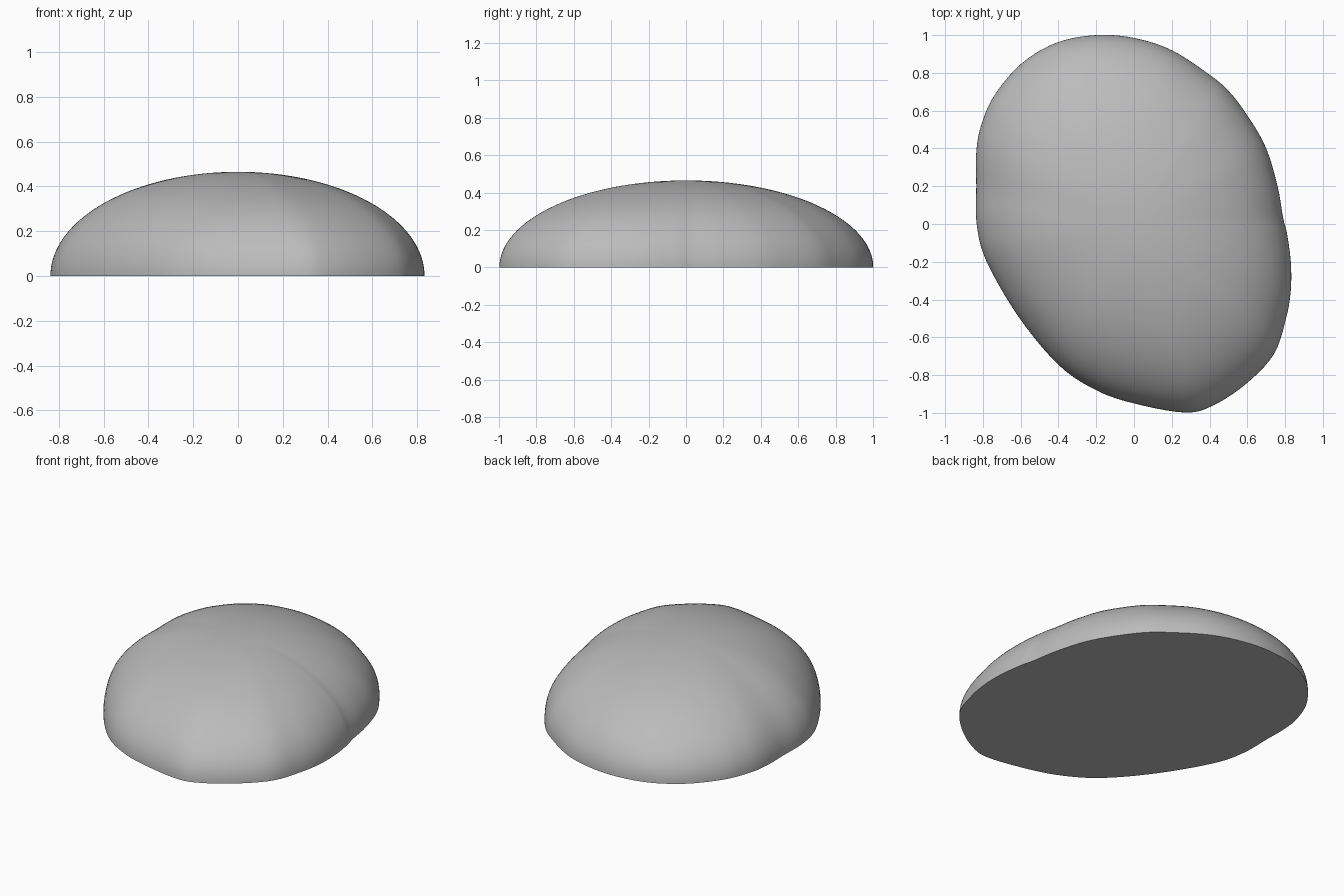
import bpy
import bmesh
import math
from mathutils import Vector

default_cube = bpy.data.objects.get("Cube")
if default_cube:
    bpy.data.objects.remove(default_cube, do_unlink=True)

HEIGHT = 0.465
RINGS = 32
STEPS = 5

# Footprint of the pebble, anticlockwise from its left side
OUTLINE = [
    (0.79, 0.03), (0.76, 0.20), (0.70, 0.40), (0.61, 0.56), (0.505, 0.70),
    (0.40, 0.79), (0.20, 0.92), (0.0, 0.985), (-0.2, 1.0), (-0.41, 0.96),
    (-0.595, 0.85), (-0.74, 0.68), (-0.81, 0.52), (-0.835, 0.38),
    (-0.835, 0.2), (-0.833, 0.0), (-0.78, -0.2), (-0.605, -0.5),
    (-0.395, -0.75), (-0.2, -0.88), (0.0, -0.95), (0.27, -0.998),
    (0.42, -0.96), (0.595, -0.845), (0.74, -0.69), (0.805, -0.5),
    (0.83, -0.35), (0.83, -0.2), (0.81, -0.05),
]


def smooth_loop(points, steps):
    """Closed curve that passes smoothly through every point."""
    pts = [Vector(p) for p in points]
    count = len(pts)
    result = []
    for i in range(count):
        a, b, c, d = (pts[(i + k) % count] for k in (-1, 0, 1, 2))
        for s in range(steps):
            t = s / steps
            result.append(b + (c - a) * t / 2
                          + (a * 2 - b * 5 + c * 4 - d) * t * t / 2
                          + (b * 3 - a - c * 3 + d) * t ** 3 / 2)
    return result


def make_material(name, colour):
    material = bpy.data.materials.new(name)
    material.use_nodes = True
    material.diffuse_color = colour
    shader = next(n for n in material.node_tree.nodes if n.type == 'BSDF_PRINCIPLED')
    shader.inputs["Base Color"].default_value = colour
    return material


def make_dome(name, loop, height, rings):
    """Elliptical dome over a footprint, closed by a flat base."""
    bm = bmesh.new()
    layers = []
    for r in range(rings):
        angle = math.pi / 2 * r / rings
        scale, z = math.cos(angle), height * math.sin(angle)
        layers.append([bm.verts.new((p.x * scale, p.y * scale, z)) for p in loop])
    apex = bm.verts.new((0, 0, height))
    count = len(loop)
    for i in range(count):
        j = (i + 1) % count
        for low, high in zip(layers, layers[1:]):
            bm.faces.new((low[i], low[j], high[j], high[i]))
        bm.faces.new((layers[-1][i], layers[-1][j], apex))
    bm.faces.new(list(reversed(layers[0])))
    bmesh.ops.recalc_face_normals(bm, faces=bm.faces)
    mesh = bpy.data.meshes.new(name)
    bm.to_mesh(mesh)
    bm.free()
    obj = bpy.data.objects.new(name, mesh)
    bpy.context.collection.objects.link(obj)
    return obj


# Flat-bottomed stone
stone = make_dome("stone", smooth_loop(OUTLINE, STEPS), HEIGHT, RINGS)
stone.data.materials.append(make_material("stone grey", (0.5, 0.5, 0.5, 1)))
bpy.context.view_layer.objects.active = stone
stone.select_set(True)
bpy.ops.object.shade_smooth_by_angle(angle=math.radians(40))
